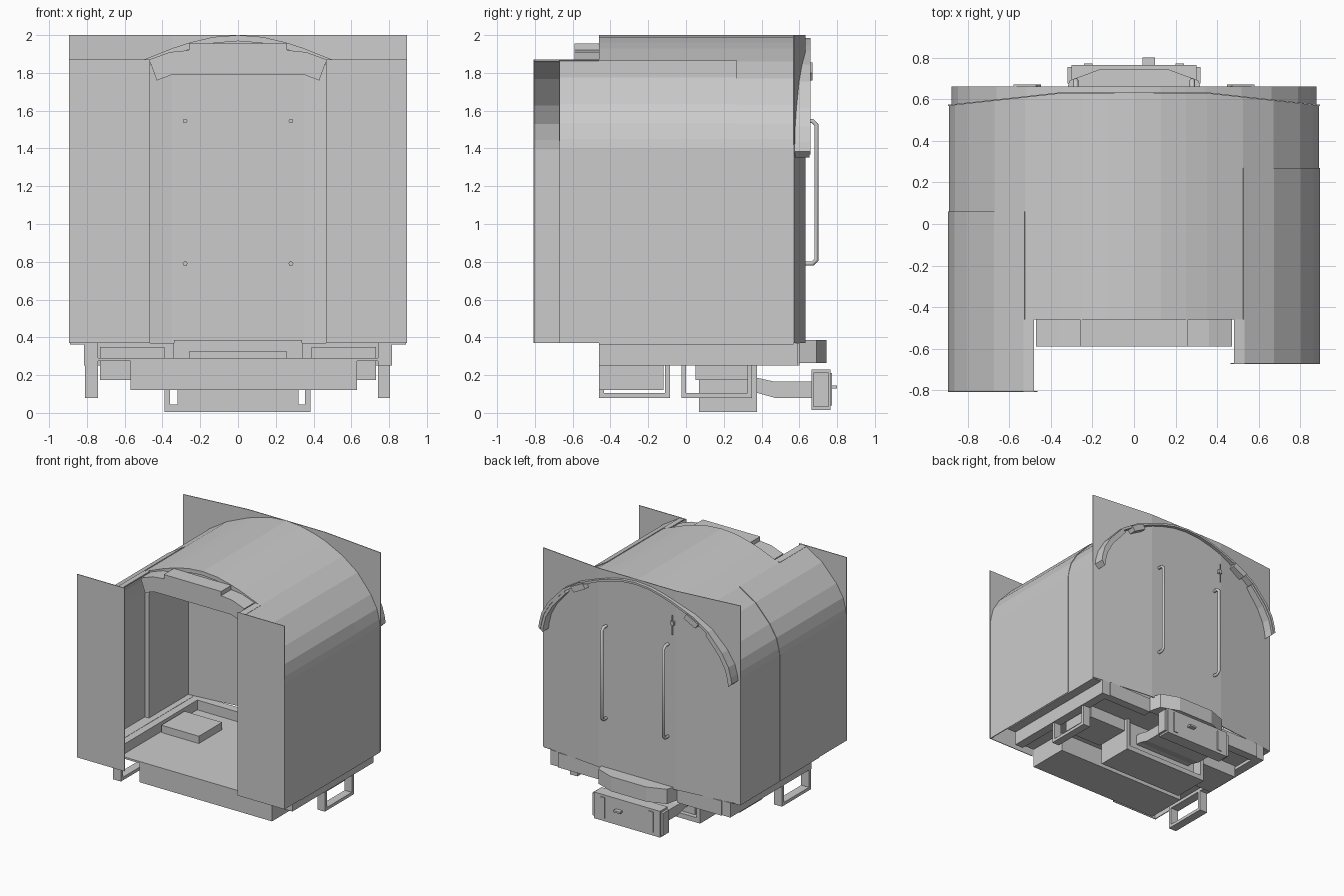
import bpy, bmesh, math
from mathutils import Vector

if "Cube" in bpy.data.objects:
    bpy.data.objects.remove(bpy.data.objects["Cube"])

grey = bpy.data.materials.new("plain_grey")
grey.diffuse_color = (0.6, 0.6, 0.6, 1)
grey.use_nodes = True
grey.node_tree.nodes["Principled BSDF"].inputs["Base Color"].default_value = grey.diffuse_color


def finish(name, bm):
    bmesh.ops.recalc_face_normals(bm, faces=bm.faces[:])
    me = bpy.data.meshes.new(name)
    bm.to_mesh(me)
    bm.free()
    ob = bpy.data.objects.new(name, me)
    me.materials.append(grey)
    bpy.context.collection.objects.link(ob)
    return ob


def prism(name, poly, y0, y1, axis="y"):
    """Extrude a closed polygon along an axis; y0 / y1 are numbers or functions of x."""
    val = lambda f, u: f(u) if callable(f) else f
    place = {"y": lambda u, v, t: (u, t, v),
             "x": lambda u, v, t: (t, u, v),
             "z": lambda u, v, t: (u, v, t)}[axis]
    bm = bmesh.new()
    a = [bm.verts.new(place(u, v, val(y0, u))) for u, v in poly]
    b = [bm.verts.new(place(u, v, val(y1, u))) for u, v in poly]
    bm.faces.new(a)
    bm.faces.new(b)
    n = len(poly)
    for i in range(n):
        j = (i + 1) % n
        bm.faces.new((a[i], a[j], b[j], b[i]))
    return finish(name, bm)


def box(name, x0, x1, y0, y1, z0, z1):
    return prism(name, [(x0, z0), (x1, z0), (x1, z1), (x0, z1)], y0, y1)


def bow(x):
    """Depth of the slightly bowed end wall."""
    return 0.63 - max(0, abs(x) - 0.35) * 0.11


# Section of the body: straight wall, shoulder and shallow crown
side = [(0.89, 0.37), (0.89, 1.4), (0.882, 1.45), (0.86, 1.53),
        (0.80, 1.63), (0.67, 1.77), (0.525, 1.86)]
crown = [(0.525, 1.86), (0.35, 1.93), (0.25, 1.962), (0.13, 1.99)]


def band(outer, t):
    """Close an open section with an inner copy of it."""
    inner = [(x * (1 - t), z - (t * 0.8 if z > 0.5 else 0)) for x, z in outer]
    return outer + inner[::-1]


def flip(pts, s):
    return [(s * x, z) for x, z in pts]


# Body shell with stepped front edges
full_crown = crown + [(0, 2.0)] + flip(crown[::-1], -1)
prism("roof_crown", band(full_crown, 0.04), -0.46, bow)
for s, tag, step, front in ((-1, "left", 0.06, -0.805), (1, "right", 0.27, -0.67)):
    prism("side_shell_" + tag, flip(band(side, 0.045), s), step, bow)
    # Thin outer skin running forward of the shell
    skin = [(x * 1.004, z + (0.005 if z > 1.5 else 0)) for x, z in side]
    skin.append((0.48, 1.87))
    prism("side_skin_" + tag, flip(band(skin[:-1], 0.008), s), front, step)
    prism("skin_lip_" + tag, flip([(0.53, 1.865), (0.48, 1.872), (0.48, 1.862), (0.53, 1.855)], s),
          front, -0.46)
    # Flat square-cornered front panel
    a, b = sorted((s * 0.465, s * 0.895))
    box("front_panel_" + tag, a, b, front - 0.003, front + 0.003, 0.37, 1.872)

# Bowed end wall with square corners
xs = [-0.895, -0.6, -0.35, 0, 0.35, 0.6, 0.895]
wall = [(x, bow(x) + 0.003) for x in xs] + [(x, bow(x) - 0.003) for x in xs[::-1]]
prism("end_wall", wall, 0.37, 2.0, "z")

# Arched header over the open front
half = [(0.26, 1.955), (0.26, 1.92), (0.36, 1.91), (0.47, 1.87), (0.43, 1.76), (0.35, 1.79)]
prism("front_header", half + flip(half[::-1], -1), -0.59, -0.46)

# Rain gutter following the roof edge on the end wall
arc = [(x * 0.985, z - 0.015) for x, z in side[1:]]
top = [(x * 0.985, z - 0.015) for x, z in full_crown[1:-1]]
prism("rain_gutter", band(arc + top + flip(arc[::-1], -1), 0.02), bow, lambda x: 0.66)
for s in (-1, 1):
    prism("gutter_end", flip(band(arc[:5], 0.04), s), bow, lambda x: 0.655)
    prism("gutter_clip", flip(band([(0.58, 1.80), (0.47, 1.855)], 0.05), s), bow, lambda x: 0.67)

# Grab handles
for s in (-1, 1):
    pts = [(0.60, 0.79), (0.67, 0.79), (0.69, 0.81), (0.69, 1.525), (0.67, 1.545), (0.60, 1.545)]
    cu = bpy.data.curves.new("grab_handle", "CURVE")
    cu.dimensions = "3D"
    cu.bevel_depth = 0.013
    cu.bevel_resolution = 1
    sp = cu.splines.new("POLY")
    sp.points.add(len(pts) - 1)
    for p, (y, z) in zip(sp.points, pts):
        p.co = (s * 0.28, y, z, 1)
    cu.use_fill_caps = True
    ob = bpy.data.objects.new("grab_handle", cu)
    cu.materials.append(grey)
    bpy.context.collection.objects.link(ob)

# Lamp bracket
box("lamp_bracket", -0.345, -0.315, 0.63, 0.652, 1.72, 1.75)
box("lamp_bracket_blade", -0.333, -0.327, 0.645, 0.653, 1.64, 1.80)

# Underframe: sills, floor plate and equipment boxes
for s in (-1, 1):
    a, b = sorted((s * 0.74, s * 0.815))
    box("side_sill", a, b, -0.46, 0.59, 0.25, 0.37)
    a, b = sorted((s * 0.80, s * 0.89))
    box("sill_ledge", a, b, -0.46, 0.57, 0.362, 0.372)
    a, b = sorted((s * 0.39, s * 0.73))
    box("equipment_box", a, b, 0.05, 0.35, 0.175, 0.35)
    a, b = sorted((s * 0.34, s * 0.74))
    box("end_sill", a, b, 0.53, 0.60, 0.25, 0.37)
box("floor_plate", -0.75, 0.75, -0.46, 0.58, 0.275, 0.29)
box("front_box", -0.57, 0.63, -0.46, -0.12, 0.12, 0.288)
box("floor_hatch", -0.26, 0.26, 0.40, 0.55, 0.29, 0.325)


def stirrup(name, x0, x1, y0, y1, z0, z1, t):
    prism(name, [(y0, z1), (y0, z0), (y1, z0), (y1, z1), (y1 - t, z1),
                 (y1 - t, z0 + t), (y0 + t, z0 + t), (y0 + t, z1)], x0, x1, "x")


# Foot stirrups
stirrup("foot_step_left", -0.81, -0.74, -0.46, -0.085, 0.08, 0.26, 0.025)
stirrup("foot_step_right", 0.74, 0.805, -0.025, 0.35, 0.08, 0.26, 0.025)

# Coupler carrier, shaft and head
prism("coupler_carrier", [(-0.39, 0.28), (-0.39, 0.005), (0.385, 0.005), (0.385, 0.28),
                          (0.355, 0.28), (0.355, 0.045), (-0.36, 0.045), (-0.36, 0.28)], 0.07, 0.375)
box("coupler_pocket", -0.32, 0.32, 0.07, 0.34, 0.045, 0.28)
prism("coupler_shaft", [(0.33, 0.185), (0.38, 0.185), (0.47, 0.165), (0.67, 0.165),
                        (0.67, 0.08), (0.47, 0.08), (0.38, 0.105), (0.33, 0.105)], -0.26, 0.26, "x")
box("coupler_head", -0.30, 0.30, 0.665, 0.765, 0.015, 0.23)
for s in (-1, 1):
    a, b = sorted((s * 0.29, s * 0.32))
    box("coupler_wing", a, b, 0.675, 0.755, 0.03, 0.215)
    a, b = sorted((s * 0.20, s * 0.24))
    box("coupler_rib", a, b, 0.765, 0.772, 0.04, 0.21)
box("coupler_knob", 0.04, 0.10, 0.765, 0.80, 0.13, 0.145)

# Tapered bumper above the coupler
prism("bumper", [(-0.34, 0.58), (0.34, 0.58), (0.31, 0.69), (0.16, 0.745),
                 (-0.16, 0.745), (-0.31, 0.69)], 0.265, 0.385, "z")
